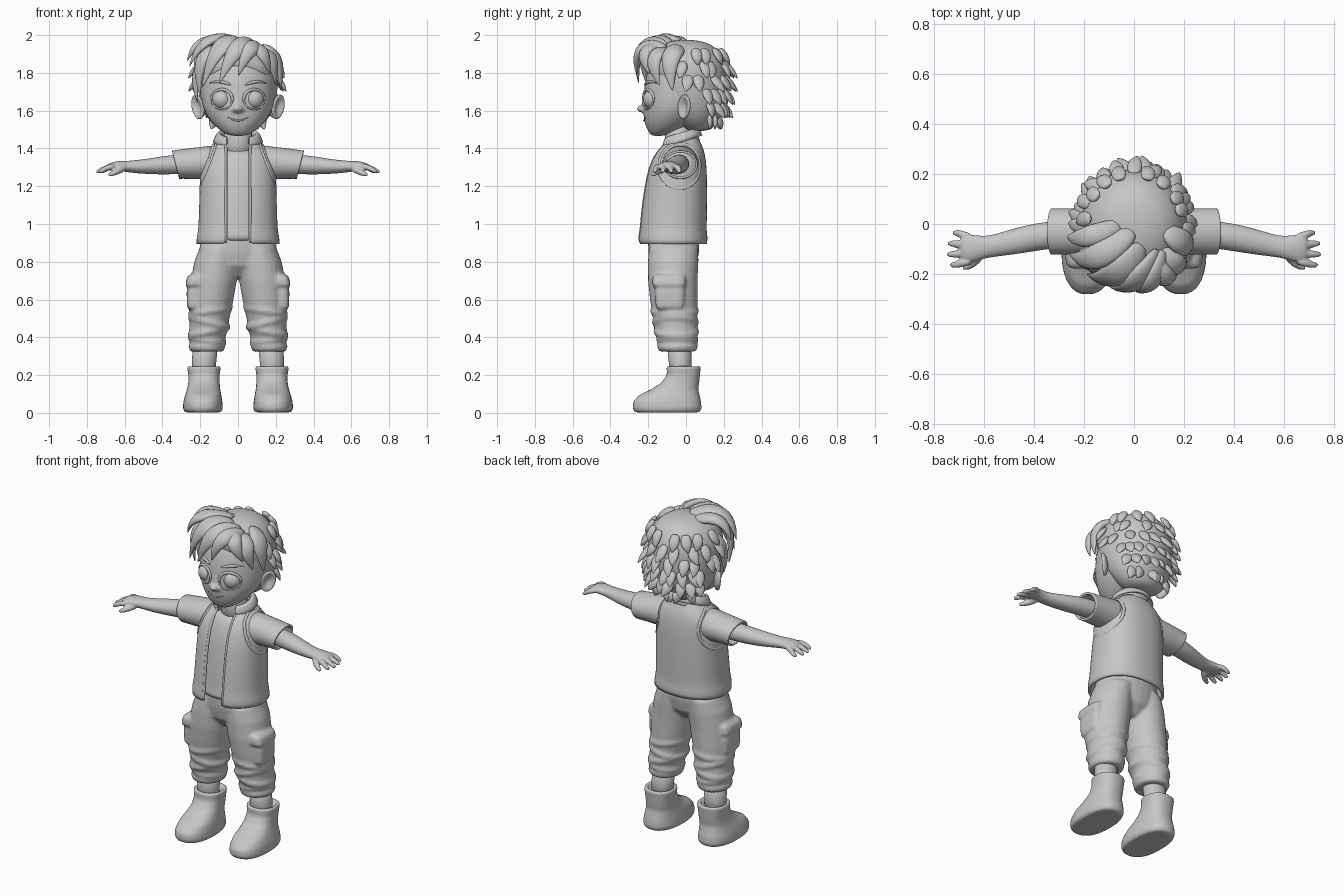
import bpy, bmesh, math, random
from mathutils import Vector, Matrix

cube = bpy.data.objects.get("Cube")
if cube:
    bpy.data.objects.remove(cube)
rng = random.Random(4)

GREY = (0.57, 0.57, 0.57, 1)
clay = bpy.data.materials.new("clay grey")
clay.use_nodes = True
clay.diffuse_color = GREY
clay.node_tree.nodes["Principled BSDF"].inputs["Base Color"].default_value = GREY


# ---------- helpers ----------
def finish(name, bm, mirror=False, sub=0, solid=0, voxel=0, smooth=5):
    bmesh.ops.recalc_face_normals(bm, faces=bm.faces)
    mesh = bpy.data.meshes.new(name)
    bm.to_mesh(mesh)
    bm.free()
    mesh.materials.append(clay)
    mesh.shade_smooth()
    ob = bpy.data.objects.new(name, mesh)
    bpy.context.scene.collection.objects.link(ob)
    if mirror:
        ob.modifiers.new("mirror", 'MIRROR')
    if sub:
        mod = ob.modifiers.new("subdivide", 'SUBSURF')
        mod.levels = mod.render_levels = sub
    if solid:
        mod = ob.modifiers.new("thickness", 'SOLIDIFY')
        mod.thickness, mod.offset = solid, 0
    if voxel:
        mod = ob.modifiers.new("merge", 'REMESH')
        mod.mode, mod.voxel_size, mod.use_smooth_shade = 'VOXEL', voxel, True
        mod = ob.modifiers.new("soften", 'SMOOTH')
        mod.factor, mod.iterations = 0.5, smooth
    return ob


def loft(bm, rings, closed=True, cap=True):
    rows = [[bm.verts.new(p) for p in ring] for ring in rings]
    for a, b in zip(rows, rows[1:]):
        for i in range(len(a) if closed else len(a) - 1):
            j = (i + 1) % len(a)
            bm.faces.new((a[i], a[j], b[j], b[i]))
    if cap:
        bm.faces.new(rows[0])
        bm.faces.new(rows[-1])


def power(v, p):
    return math.copysign(abs(v) ** (2 / p), v)


def oval(z, cx, cy, rx, ry, n=28, p=2, gap=0, tilt=0):
    """Horizontal section starting at the front, optionally open there."""
    u0 = math.asin((gap / rx) ** (p / 2)) if gap else 0
    steps = n - 1 if gap else n
    pts = []
    for i in range(n):
        u = u0 + (math.tau - 2 * u0) * i / steps
        y = -ry * power(math.cos(u), p)
        pts.append(Vector((cx + rx * power(math.sin(u), p), cy + y, z + tilt * y)))
    return pts


def stack(bm, rows, cap=True, **kw):
    loft(bm, [oval(*r, **kw) for r in rows], closed=not kw.get("gap"), cap=cap)


def tube(bm, path, n=10, up=(0, 0, 1), cap=True):
    """Sweep along rows of x, y, z, half width, half height."""
    pts = [Vector(r[:3]) for r in path]
    rings = []
    for i, (p, r) in enumerate(zip(pts, path)):
        t = (pts[min(i + 1, len(pts) - 1)] - pts[max(i - 1, 0)]).normalized()
        side = t.cross(Vector(up)).normalized()
        top = side.cross(t)
        rings.append([p + side * r[3] * math.cos(a) + top * r[4] * math.sin(a)
                      for a in (math.tau * k / n for k in range(n))])
    loft(bm, rings, cap=cap)


def ball(bm, centre, size, u=24, v=16):
    m = Matrix.Translation(centre) @ Matrix.Diagonal((*size, 1))
    bmesh.ops.create_uvsphere(bm, u_segments=u, v_segments=v, radius=1, matrix=m)


def section(rows, z):
    for a, b in zip(rows, rows[1:]):
        if a[0] <= z <= b[0]:
            f = (z - a[0]) / (b[0] - a[0])
            return [i + (j - i) * f for i, j in zip(a, b)][1:]
    return (rows[0] if z < rows[0][0] else rows[-1])[1:]


def front(rows, x, z):
    cx, cy, rx, ry = section(rows, z)
    return cy - ry * math.sqrt(max(0, 1 - (x / rx) ** 2))


def circle(n=32):
    return [math.tau * i / n for i in range(n + 1)]


# ---------- head ----------
head = [(1.465, 0, -.15, .035, .03), (1.48, 0, -.13, .075, .065), (1.515, 0, -.1, .12, .115),
        (1.56, 0, -.075, .16, .15), (1.62, 0, -.05, .19, .18), (1.7, 0, -.03, .2, .195),
        (1.78, 0, -.02, .2, .195), (1.86, 0, -.01, .175, .175), (1.92, 0, 0, .12, .12),
        (1.945, 0, 0, .05, .05)]
bm = bmesh.new()
stack(bm, head)
ball(bm, (0, -.232, 1.61), (.026, .03, .02))
ball(bm, (0, -.215, 1.64), (.015, .02, .04))
for s in (-1, 1):
    ball(bm, (s * .02, -.226, 1.605), (.014, .016, .013))
finish("head", bm, sub=1, voxel=.009, smooth=4)

bm = bmesh.new()
ball(bm, (.085, -.175, 1.66), (.052, .052, .052))
finish("eye", bm, mirror=True)

bm = bmesh.new()
lid = []
for a in circle():
    x, z = .085 + .055 * math.cos(a), 1.66 + .052 * math.sin(a)
    w = .008 if math.sin(a) > 0 else .005
    lid.append((x, front(head, x, z), z, w, w))
tube(bm, lid, n=8, up=(0, -1, 0), cap=False)
finish("eyelid", bm, mirror=True)

bm = bmesh.new()
brow = []
for f, w in zip((0, .25, .5, .75, 1), (.004, .009, .009, .007, .002)):
    x, z = .035 + .12 * f, 1.735 + .02 * math.sin(f * 2.6)
    brow.append((x, front(head, x, z) - .002, z, w, w))
tube(bm, brow)
finish("eyebrow", bm, mirror=True, sub=1)

bm = bmesh.new()
lips = []
for i in range(-4, 5):
    x = i * .014
    z = 1.548 + .018 * (i / 4) ** 2
    w = .006 - abs(i) * .001
    lips.append((x, front(head, x, z) + .001, z, w, w))
tube(bm, lips)
finish("mouth", bm, sub=1)

# Ears: dished discs turned forward and outward
bm = bmesh.new()
ball(bm, (0, 0, 0), (1, 1, 1))
for v in bm.verts:
    x, y, d = v.co
    if d > 0:
        d *= 1 - 1.4 * d * d
    v.co = Vector((.213, -.01, 1.62)) + Vector((.7, -.7, 0)) * d * .024 \
        + Vector((.7, .7, .15)) * y * .044 + Vector((.1, 0, 1)) * x * .065
finish("ear", bm, mirror=True)

bm = bmesh.new()
stack(bm, [(1.34, 0, -.03, .085, .075), (1.42, 0, -.035, .074, .07), (1.56, 0, -.05, .072, .075)])
finish("neck", bm)

# ---------- hair ----------
cap = [(1.49, 0, .06, .08, .07), (1.53, 0, .05, .14, .11), (1.6, 0, .03, .19, .17),
       (1.7, 0, .01, .21, .21), (1.8, 0, 0, .215, .222), (1.88, 0, 0, .195, .205),
       (1.94, 0, 0, .145, .155), (1.968, 0, 0, .08, .09), (1.975, 0, 0, .02, .02)]
rings = [oval(*r, n=40) for r in cap]
for ring in rings:
    for p in ring:  # keep the hair behind the face
        p.y = max(p.y, -.02 - .23 * min(1, max(0, (p.z - 1.66) / .2)))
bm = bmesh.new()
loft(bm, rings)
finish("hair_cap", bm, sub=2)

CROWN = Vector((0, 0, 1.74))


def lock(bm, root, mid, tip, width, thick):
    root, mid, tip = Vector(root), Vector(mid), Vector(tip)
    path = []
    for i, s in enumerate((.6, .9, 1, .95, .75, .45, .04)):
        f = i / 6
        p = root * (1 - f) ** 2 + mid * 2 * f * (1 - f) + tip * f * f
        path.append((*p, width * s, thick * s))
    tube(bm, path, n=8, up=(root + tip) / 2 - CROWN)


bm = bmesh.new()
for root, mid, tip, width in [
        ((.1, -.1, 1.93), (0, -.3, 2.03), (-.1, -.25, 1.74), .06),
        ((.04, -.08, 1.95), (-.1, -.28, 2.05), (-.19, -.2, 1.72), .065),
        ((0, -.02, 1.96), (-.18, -.2, 2.05), (-.26, -.12, 1.83), .06),
        ((.12, -.1, 1.92), (.07, -.3, 2), (0, -.26, 1.78), .05),
        ((-.05, 0, 1.95), (-.22, -.08, 2.02), (-.27, -.05, 1.86), .05),
        ((.1, -.1, 1.92), (.2, -.22, 1.92), (.2, -.14, 1.73), .055),
        ((.12, -.02, 1.93), (.24, -.12, 1.93), (.225, -.07, 1.7), .06),
        ((.06, -.12, 1.94), (.14, -.28, 1.95), (.17, -.19, 1.79), .05),
        ((-.1, -.1, 1.93), (-.24, -.16, 1.92), (-.2, -.13, 1.67), .05),
        ((-.12, 0, 1.9), (-.26, -.06, 1.85), (-.215, -.06, 1.64), .05)]:
    lock(bm, root, mid, tip, width, .03)
finish("fringe", bm, sub=1)

bm = bmesh.new()
for z, count, lo, hi, out in [(1.54, 6, 35, 145, .02), (1.6, 8, 25, 155, .04), (1.67, 9, 20, 160, .05),
                              (1.74, 10, -10, 190, .05), (1.81, 9, -15, 195, .045), (1.88, 8, 0, 180, .03)]:
    for i in range(count):
        a = math.radians(lo + (hi - lo) * (i + rng.uniform(.2, .8)) / count)
        cx, cy, rx, ry = section(cap, z)
        way = Vector((math.cos(a), math.sin(a), 0))
        base = Vector((rx * way.x, cy + ry * way.y, z))
        side = Vector((-way.y, way.x, 0)) * rng.uniform(-.03, .03)
        reach = out * rng.uniform(.7, 1.2)
        lock(bm, base - way * .02 + Vector((0, 0, .05)), base + way * .025,
             base + way * reach + side - Vector((0, 0, .04)), .034, .018)
finish("back_spikes", bm, sub=1)

# ---------- torso ----------
vest = [(.895, 0, -.07, .213, .175), (.94, 0, -.07, .212, .178), (.955, 0, -.07, .204, .171),
        (1.05, 0, -.065, .2, .17), (1.2, 0, -.055, .196, .16), (1.3, 0, -.045, .195, .148),
        (1.36, 0, -.035, .18, .13), (1.4, 0, -.025, .15, .11), (1.43, 0, -.02, .11, .09),
        (1.45, 0, -.02, .09, .08)]
bm = bmesh.new()
stack(bm, vest, cap=False, n=40, p=2.3, gap=.062)
finish("vest", bm, sub=1, solid=.014)

bm = bmesh.new()
edge = [(.064, front(vest, .045, r[0]), r[0], .008, .01) for r in vest[:-1]]
tube(bm, edge, n=8, up=(0, 1, 0))
finish("vest_edge", bm, mirror=True, sub=1)

bm = bmesh.new()
stack(bm, [(z, cx, cy, rx - .03, ry - .03) for z, cx, cy, rx, ry in vest[:8]])
finish("shirt", bm, sub=1)

bm = bmesh.new()
stack(bm, [(1.415, 0, -.02, .105, .09), (1.45, 0, -.025, .09, .08), (1.485, 0, -.03, .097, .085),
           (1.475, 0, -.03, .112, .098), (1.435, 0, -.025, .128, .108)],
      cap=False, gap=.06, tilt=.3)
finish("collar", bm, sub=1, solid=.01)

bm = bmesh.new()
rim = []
for a in circle():
    y, z = -.035 + .105 * math.cos(a), 1.305 + .118 * math.sin(a)
    cx, cy, rx, ry = section(vest, z)
    rim.append((rx * max(.05, 1 - (abs(y - cy) / ry) ** 2.3) ** (1 / 2.3), y, z, .012, .009))
tube(bm, rim, n=8, up=(1, 0, 0), cap=False)
finish("armhole_rim", bm, mirror=True)

# ---------- arms ----------
bm = bmesh.new()
tube(bm, [(.13, -.03, 1.325, .09, .085), (.2, -.03, 1.322, .088, .08), (.27, -.03, 1.318, .087, .074),
          (.315, -.03, 1.315, .087, .07), (.33, -.03, 1.314, .087, .07)], n=24, cap=False)
for v in bm.verts:  # slanted cuff
    if v.co.x > .25:
        v.co.x += (v.co.z - 1.315) * .2
finish("sleeve", bm, mirror=True, sub=1, solid=.012)

bm = bmesh.new()
tube(bm, [(.16, -.03, 1.32, .055, .053), (.3, -.04, 1.316, .055, .052), (.38, -.05, 1.312, .056, .051),
          (.47, -.068, 1.305, .053, .042), (.55, -.086, 1.303, .045, .034), (.6, -.093, 1.305, .044, .029),
          (.64, -.096, 1.308, .055, .026), (.68, -.099, 1.302, .056, .021), (.695, -.1, 1.3, .045, .014)], n=20)
for y, tip in ((-.052, .725), (-.084, .745), (-.116, .748), (-.148, .735)):
    spread = y + (y + .1) * .35
    tube(bm, [(.65, y, 1.305, .017, .017), (.69, (y + spread) / 2, 1.3, .017, .016),
              (tip - .02, spread, 1.285, .015, .014), (tip + .005, spread, 1.272, .009, .009)])
tube(bm, [(.605, -.11, 1.295, .022, .02), (.635, -.15, 1.28, .019, .018),
          (.665, -.172, 1.266, .016, .015), (.69, -.178, 1.258, .009, .009)])
finish("arm", bm, mirror=True, sub=1, voxel=.006, smooth=3)

# ---------- trousers ----------
leg = [(.325, .165, -.045, .088, .098), (.35, .165, -.045, .098, .108), (.375, .163, -.045, .09, .1),
       (.42, .16, -.05, .1, .112), (.5, .15, -.058, .105, .117), (.6, .14, -.065, .116, .126),
       (.7, .128, -.07, .122, .131), (.8, .115, -.068, .117, .134), (.88, .1, -.065, .1, .13)]
bm = bmesh.new()
stack(bm, leg)
stack(bm, [(.72, 0, -.065, .06, .07), (.78, 0, -.065, .17, .12), (.85, 0, -.065, .207, .134),
           (.9, 0, -.065, .2, .136), (.97, 0, -.065, .185, .135)])
for z, slope in ((.385, .12), (.43, -.2), (.48, .25), (.54, -.15)):  # cloth folds
    fold = []
    for a in circle():
        cx, cy, rx, ry = section(leg, z)
        fold.append((cx + rx * math.cos(a), cy + ry * math.sin(a),
                     z + slope * rx * math.cos(a), .009, .016))
    tube(bm, fold, n=8, cap=False)
stack(bm, [(.545, .225, -.085, .03, .06), (.56, .225, -.085, .045, .075),
           (.64, .222, -.085, .05, .08), (.69, .22, -.085, .045, .075)], p=4)
stack(bm, [(.672, .222, -.09, .054, .088), (.685, .222, -.09, .056, .09),
           (.72, .215, -.09, .054, .088), (.735, .21, -.09, .04, .07)], p=4)
finish("trousers", bm, mirror=True, voxel=.009, smooth=5)

# ---------- feet ----------
bm = bmesh.new()
stack(bm, [(.18, .18, -.03, .066, .06), (.26, .18, -.03, .064, .06), (.4, .17, -.04, .068, .065)])
finish("ankle", bm, mirror=True)

bm = bmesh.new()
stack(bm, [(.003, .186, -.1, .097, .172), (.025, .186, -.1, .106, .183), (.06, .186, -.1, .103, .18),
           (.095, .184, -.088, .096, .16), (.125, .182, -.06, .088, .125), (.16, .18, -.03, .083, .1),
           (.2, .18, -.014, .083, .088), (.245, .18, -.012, .088, .09), (.25, .18, -.012, .07, .072),
           (.225, .18, -.012, .066, .066)], p=2.4)
rim = [(.18 + .08 * math.cos(a), -.012 + .082 * math.sin(a), .237, .011, .014) for a in circle()]
tube(bm, rim, n=8, cap=False)
finish("boot", bm, mirror=True, voxel=.009, smooth=4)
